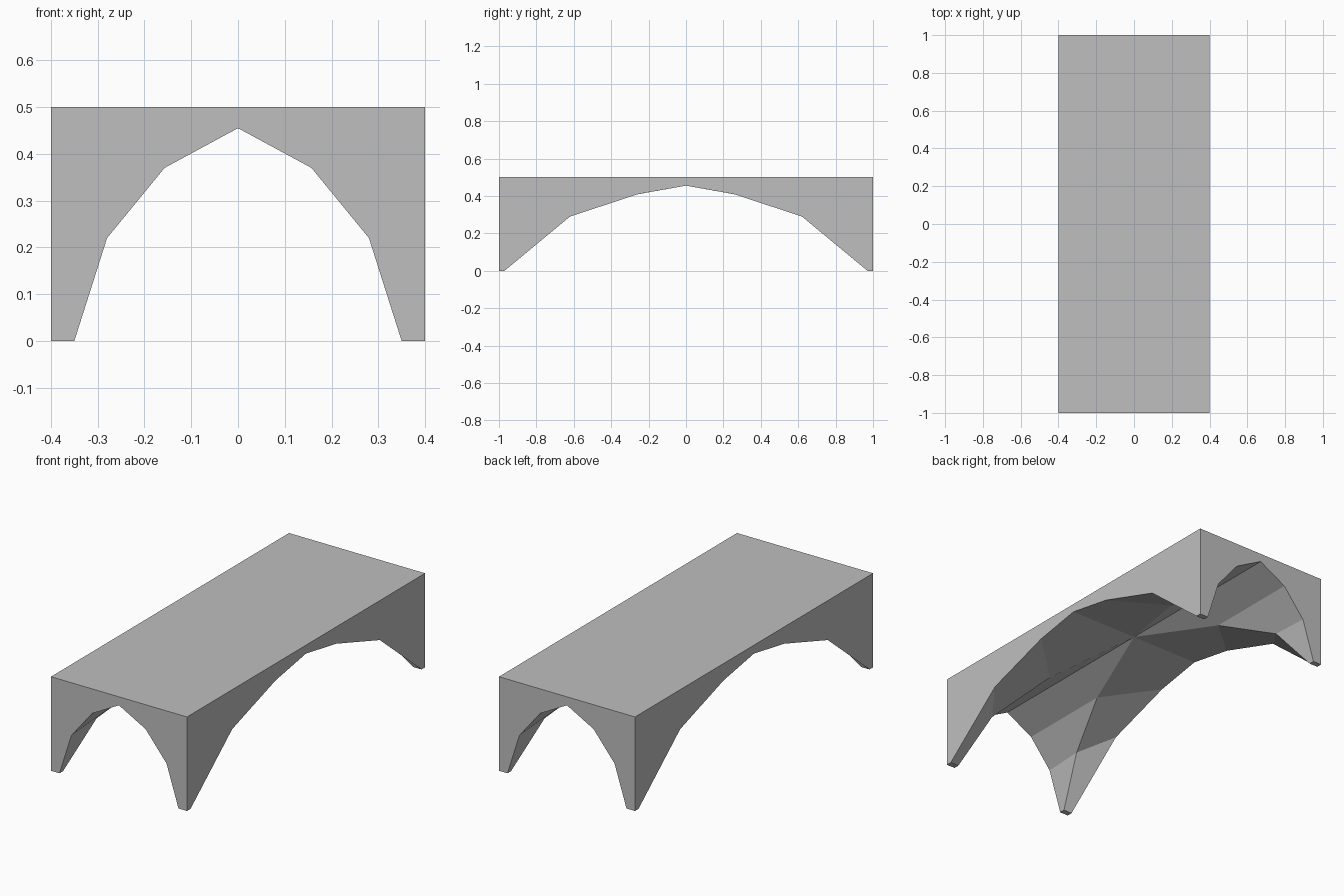
import bpy
import bmesh

cube = bpy.data.objects.get("Cube")
if cube:
    bpy.data.objects.remove(cube, do_unlink=True)

HALF_X, HALF_Y, TOP = 0.40, 1.00, 0.50

# Arch profiles, from foot to crown
end_arch = [(0.35, 0.0), (0.28, 0.22), (0.157, 0.37), (0.0, 0.455)]
side_arch = [(0.97, 0.0), (0.62, 0.29), (0.255, 0.41), (0.0, 0.455)]
groin = [(0.35, 0.97, 0.0), (0.28, 0.787, 0.23), (0.157, 0.478, 0.37), (0.0, 0.0, 0.455)]

end_edge = [(x, HALF_Y, z) for x, z in end_arch]
side_edge = [(HALF_X, y, z) for y, z in side_arch]


def quarter_faces():
    """Faces of one quarter of the vaulted block."""
    corner_top = (HALF_X, HALF_Y, TOP)
    corner_foot = (HALF_X, HALF_Y, 0.0)
    end_mid, side_mid = (0.0, HALF_Y, TOP), (HALF_X, 0.0, TOP)
    faces = [
        [(0.0, 0.0, TOP), side_mid, corner_top, end_mid],        # top
        [end_mid, corner_top, corner_foot] + end_edge,           # end wall
        [side_mid, corner_top, corner_foot] + side_edge,         # side wall
        [corner_foot, end_edge[0], groin[0], side_edge[0]],      # foot
    ]
    # Vault panels between each wall arch and the groin
    for edge in (end_edge, side_edge):
        for i in range(len(groin) - 1):
            faces.append([edge[i], edge[i + 1], groin[i + 1], groin[i]])
    return faces


# Repeat the quarter across both axes and weld it into one solid
bm = bmesh.new()
for sx in (1, -1):
    for sy in (1, -1):
        for face in quarter_faces():
            bm.faces.new([bm.verts.new((sx * x, sy * y, z)) for x, y, z in face])
bmesh.ops.remove_doubles(bm, verts=bm.verts[:], dist=0.0005)
bmesh.ops.recalc_face_normals(bm, faces=bm.faces[:])

# Clean flat surfaces of the seams between quarters
bmesh.ops.dissolve_limit(bm, angle_limit=0.001, verts=bm.verts[:], edges=bm.edges[:])

mesh = bpy.data.meshes.new("vaulted_block")
bm.to_mesh(mesh)
bm.free()
vault = bpy.data.objects.new("vaulted_block", mesh)
bpy.context.collection.objects.link(vault)

# Plain grey stone
grey = bpy.data.materials.new("plain_grey")
grey.use_nodes = True
colour = (0.52, 0.52, 0.52, 1.0)
grey.diffuse_color = colour
grey.node_tree.nodes["Principled BSDF"].inputs["Base Color"].default_value = colour
mesh.materials.append(grey)
